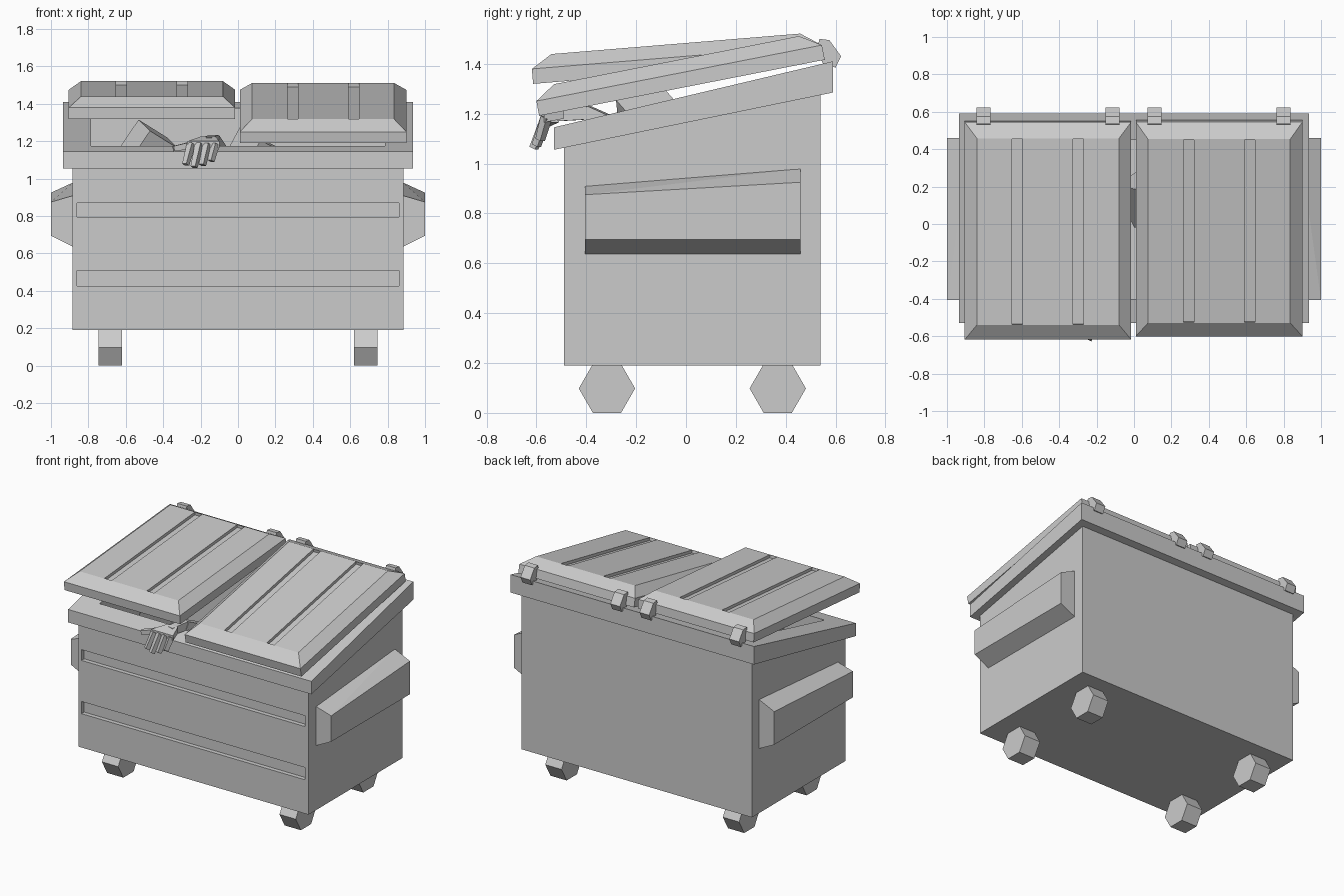
import bpy, bmesh
from math import sin, cos, pi, radians
from mathutils import Vector, Matrix

cube = bpy.data.objects.get("Cube")
if cube:
    bpy.data.objects.remove(cube, do_unlink=True)

grey = bpy.data.materials.new("plain grey")
grey.use_nodes = True
grey.diffuse_color = (0.6, 0.6, 0.6, 1)
grey.node_tree.nodes["Principled BSDF"].inputs["Base Color"].default_value = (0.6, 0.6, 0.6, 1)


def hull(name, points):
    """Flat-faced convex solid around the given points."""
    bm = bmesh.new()
    for p in points:
        bm.verts.new(p)
    bmesh.ops.convex_hull(bm, input=bm.verts[:])
    bmesh.ops.dissolve_limit(bm, angle_limit=0.01, verts=bm.verts[:], edges=bm.edges[:])
    bmesh.ops.recalc_face_normals(bm, faces=bm.faces[:])
    mesh = bpy.data.meshes.new(name)
    bm.to_mesh(mesh)
    bm.free()
    mesh.materials.append(grey)
    obj = bpy.data.objects.new(name, mesh)
    bpy.context.collection.objects.link(obj)
    return obj


def prism(name, x0, x1, profile):
    """Side profile of (y, z) points extruded along x."""
    return hull(name, [(x, y, z) for x in (x0, x1) for y, z in profile])


def box(name, x0, x1, y0, y1, z0, z1):
    return prism(name, x0, x1, [(y0, z0), (y1, z0), (y1, z1), (y0, z1)])


def cut(obj, cutter):
    """Subtract the cutter and throw it away."""
    cutter.hide_render = True
    mod = obj.modifiers.new("cut", "BOOLEAN")
    mod.operation, mod.solver, mod.object = "DIFFERENCE", "EXACT", cutter
    bpy.context.view_layer.objects.active = obj
    bpy.ops.object.modifier_apply(modifier=mod.name)
    bpy.data.objects.remove(cutter, do_unlink=True)


def limb(name, a, b, ra, rb):
    """Tapered four-sided bar from a to b."""
    a, b = Vector(a), Vector(b)
    turn = (b - a).to_track_quat("Z", "Y")
    ring = [Vector((i, j, 0)) for i in (-1, 1) for j in (-1, 1)]
    return hull(name, [p + turn @ (v * r) for p, r in ((a, ra), (b, rb)) for v in ring])


# Bin body with sloped top, hollow inside, two recessed bands in front
body = prism("bin_body", -0.885, 0.885, [(-0.49, 0.19), (0.54, 0.19), (0.54, 1.30), (-0.49, 1.09)])
rim = prism("rim", -0.935, 0.935, [(-0.53, 1.055), (0.59, 1.285), (0.59, 1.41), (-0.53, 1.145)])
for part in (body, rim):
    cut(part, box("opening_cutter", -0.785, 0.785, -0.40, 0.45, 0.28, 2))
for z0, z1 in ((0.425, 0.51), (0.795, 0.87)):
    cut(body, box("band_cutter", -0.86, 0.86, -0.6, -0.46, z0, z1))

for side, label in ((1, "left"), (-1, "right")):
    # Lifting pocket with slanted top and chamfered outer edges
    hull(label + "_lifting_pocket", [
        (side * x, y, z)
        for x, y, zs in ((0.88, -0.405, (0.635, 0.91)), (1.0, -0.405, (0.695, 0.875)),
                         (0.88, 0.46, (0.635, 0.98)), (1.0, 0.46, (0.695, 0.925)))
        for z in zs])

    # Six-sided wheels
    for yc, end in ((-0.317, "front"), (0.368, "back")):
        prism(f"{end}_{label}_wheel", side * 0.62, side * 0.745,
              [(yc + 0.113 * cos(k * pi / 3), 0.098 + 0.113 * sin(k * pi / 3)) for k in range(6)])

# Lids, built flat with the origin on the back edge, then tilted open
for label, xc, tilt in (("left", 0.455, 11.1), ("right", -0.46, 4.7)):
    w, length, rise = 0.445, 1.167, 0.053
    lid = hull(label + "_lid", [
        (sx * (w - inset_x), y, z)
        for sx in (-1, 1)
        for inset_x, inset_y, z in ((0, 0, -0.06), (0, 0, 0), (0.065, 0.083, rise))
        for y in (-length + inset_y, -inset_y)])
    for x in (-0.163, 0.163):
        cut(lid, box("groove_cutter", x - 0.028, x + 0.028, -length + 0.086, -0.086, rise - 0.02, 0.2))
    lid.location = (xc, 0.545, 1.475)
    lid.rotation_euler.x = radians(tilt)

    # Hinge brackets wrapped over the back edge
    for x in (-0.345, 0.345):
        prism(label + "_hinge", xc + x - 0.037, xc + x + 0.037,
              [(0.525, 1.45), (0.535, 1.50), (0.575, 1.495), (0.622, 1.43), (0.60, 1.385), (0.55, 1.40)])

# Rubbish boxes inside the bin
for name, loc, rot, size in (("rubbish_box", (-0.48, -0.14, 1.155), (0.35, 0.5, 0.5), 0.2),
                             ("lower_rubbish_box", (0.1, 0.15, 1.08), (0.3, 0.4, 0.6), 0.25)):
    crate = box(name, *(s * size / 2 for s in (-1, 1) * 3))
    crate.location, crate.rotation_euler = loc, rot

# Arm reaching out over the front edge
limb("forearm", (-0.08, -0.22, 1.12), (-0.13, -0.40, 1.205), 0.032, 0.028)
limb("wrist", (-0.13, -0.39, 1.205), (-0.165, -0.51, 1.195), 0.028, 0.025)
hull("palm", [(x, y, z) for y, x0, x1, z0, z1 in ((-0.49, -0.20, -0.12, 1.18, 1.225),
                                                 (-0.57, -0.27, -0.10, 1.165, 1.20))
              for x in (x0, x1) for z in (z0, z1)])
for k, (tip_x, tip_y, tip_z) in enumerate(((-0.28, -0.60, 1.075), (-0.235, -0.61, 1.062),
                                           (-0.19, -0.60, 1.072), (-0.145, -0.585, 1.095))):
    limb("finger", (-0.25 + 0.043 * k, -0.56, 1.185), (tip_x, tip_y, tip_z), 0.017, 0.014)
limb("thumb", (-0.22, -0.53, 1.185), (-0.345, -0.565, 1.16), 0.02, 0.014)
